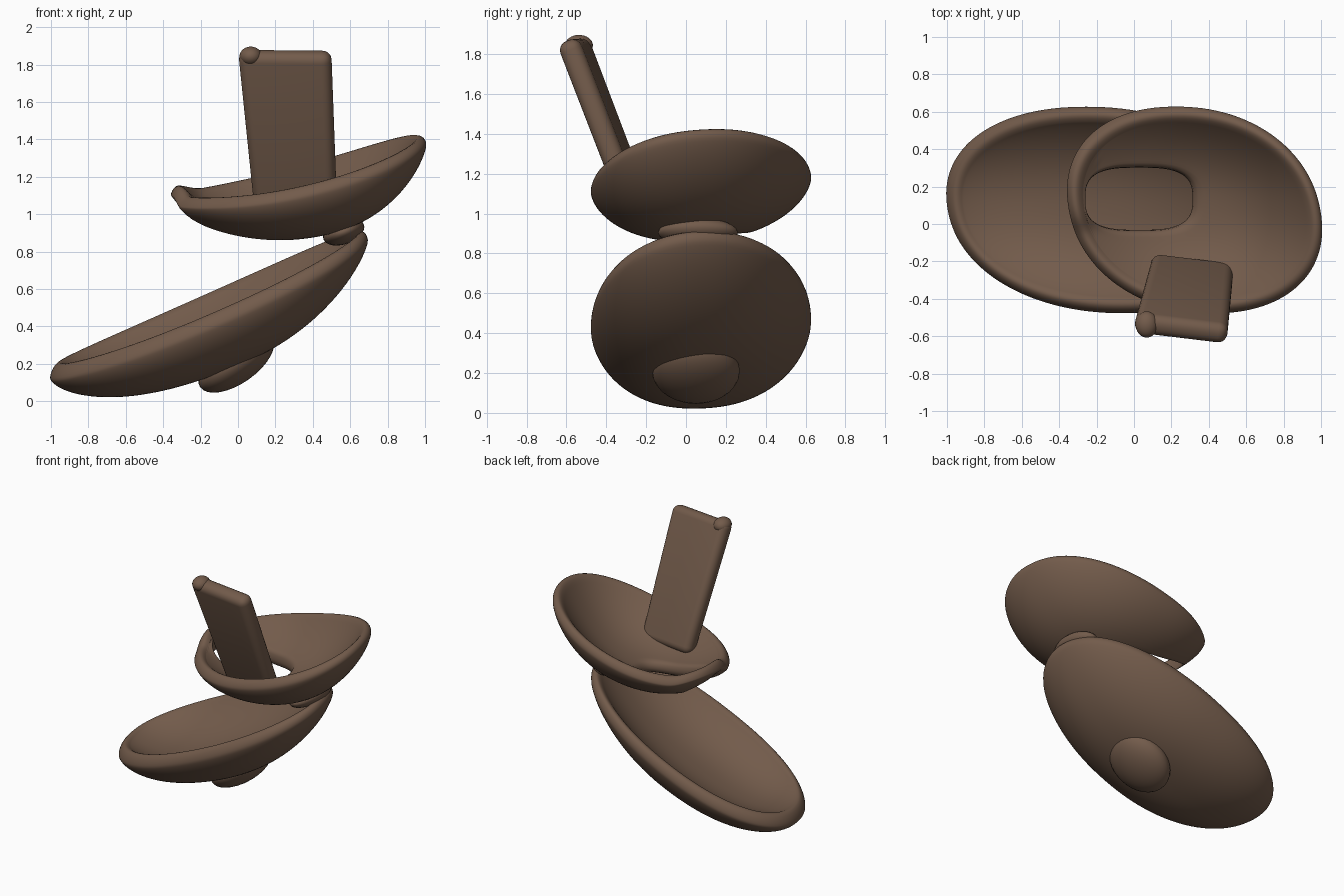
import bpy, bmesh, math
from mathutils import Vector

cube = bpy.data.objects.get("Cube")
if cube:
    bpy.data.objects.remove(cube, do_unlink=True)

brown = bpy.data.materials.new("brown")
brown.use_nodes = True
colour = (0.17, 0.105, 0.07, 1)
brown.diffuse_color = colour
brown.node_tree.nodes["Principled BSDF"].inputs["Base Color"].default_value = colour

SEGMENTS, RINGS = 64, 14
SHEAR = 0.1


def finish(name, bm):
    mesh = bpy.data.meshes.new(name)
    bm.to_mesh(mesh)
    bm.free()
    mesh.materials.append(brown)
    for face in mesh.polygons:
        face.use_smooth = True
    obj = bpy.data.objects.new(name, mesh)
    bpy.context.collection.objects.link(obj)
    return obj


def rounded(angle, centre, half, power):
    """Point on a rounded-box outline."""
    c, s = math.cos(angle), math.sin(angle)
    return Vector((centre[0] + half[0] * math.copysign(abs(c) ** (2 / power), c),
                   centre[1] + half[1] * math.copysign(abs(s) ** (2 / power), s)))


def shell(name, centre, half, rim_z, outer_drop, inner_drop, hole_centre, hole_half):
    """Oval bowl: outer hull, rolled rim and inner dish, around an optional opening."""
    bm = bmesh.new()
    rings = []

    def add_ring(inset, t, drop):
        size = (half[0] - inset, half[1] - inset)
        ring = []
        for i in range(SEGMENTS):
            angle = 2 * math.pi * i / SEGMENTS
            edge = rounded(angle, centre, size, 2.15)
            edge.x -= SHEAR * (edge.y - centre[1]) / half[1]
            p = rounded(angle, hole_centre, hole_half, 3).lerp(edge, t)
            v = (p.y - centre[1]) / half[1]
            u = (p.x + SHEAR * v - centre[0]) / half[0]
            rho = (abs(u * half[0] / size[0]) ** 2.15
                   + abs(v * half[1] / size[1]) ** 2.15) ** (1 / 2.15)
            ring.append(bm.verts.new((p.x, p.y, rim_z(u, v) - drop(min(1, rho), u))))
        rings.append(ring)

    spread = [math.sin(r / RINGS * math.pi / 2) for r in range(RINGS + 1)]
    for t in spread:
        add_ring(0, t, outer_drop)
    for inset, drop in ((0.012, 0.025), (0.04, 0), (0.065, 0.01)):
        add_ring(inset, 1, lambda rho, u: drop)
    for t in reversed(spread):
        add_ring(0.085, t, inner_drop)
    if hole_half[0]:
        rings.append(rings[0])
    for a, b in zip(rings, rings[1:]):
        for i in range(SEGMENTS):
            j = (i + 1) % SEGMENTS
            bm.faces.new((a[i], a[j], b[j], b[i]))
    bmesh.ops.remove_doubles(bm, verts=bm.verts, dist=0.0005)
    bmesh.ops.recalc_face_normals(bm, faces=bm.faces)
    obj = finish(name, bm)
    smooth = obj.modifiers.new("smooth", 'SUBSURF')
    smooth.levels = smooth.render_levels = 1


def dish(depth, edge, power, lean=0):
    """Depth below the rim as a function of distance from the middle."""
    return lambda rho, u: edge + (depth - edge) * (1 + lean * u) * (1 - rho ** 2.4) ** power


def blob(name, centre, radii, tilt=0):
    bm = bmesh.new()
    bmesh.ops.create_uvsphere(bm, u_segments=32, v_segments=16, radius=1)
    obj = finish(name, bm)
    obj.location, obj.scale = centre, radii
    obj.rotation_euler.y = tilt


# Lower shell: long closed bowl tilted up towards +x
shell("lower_shell", (-0.155, 0.075), (0.845, 0.555),
      lambda u, v: 0.56 + 0.375 * u + 0.02 * v - 0.04 * v * v,
      dish(0.425, 0.065, 0.7, 0.2), dish(0.27, 0.03, 0.95, 0.1), (-0.2, 0.075), (0, 0))


# Upper shell: shorter bowl with a raised end, a floor opening and a lifted lip
def upper_rim(u, v):
    lip = 0.055 * min(1, max(0, (-u - 0.7) / 0.25)) * min(1, max(0, (v + 0.2) / 0.12))
    return 1.205 + 0.172 * u + 0.068 * u * u + 0.035 * v + lip


shell("upper_shell", (0.325, 0.075), (0.675, 0.555), upper_rim,
      dish(0.335, 0.055, 0.65, 0.35), dish(0.24, 0.03, 1, 0.3),
      (0.025, 0.135), (0.285, 0.165))

# Knob under the lower shell and the hinge between the shells
blob("bottom_knob", (-0.01, 0.05, 0.21), (0.235, 0.22, 0.115), math.radians(-35))
blob("hinge", (0.565, 0.06, 0.905), (0.115, 0.2, 0.065), math.radians(-20))

# Strap: flat tapering slab leaning to the front
bm = bmesh.new()
base, top = Vector((0.313, -0.225, 0.97)), Vector((0.25, -0.57, 1.87))
across = Vector((0.99, -0.12, -0.01)).normalized()
axis = (top - base).normalized()
through = axis.cross(across).normalized()
levels = []
for point, width in ((base, 0.44), (top, 0.5)):
    levels.append([bm.verts.new(point + across * sx * width / 2 + through * sy * 0.057)
                   for sx, sy in ((-1, -1), (1, -1), (1, 1), (-1, 1))])
for i in range(4):
    j = (i + 1) % 4
    bm.faces.new((levels[0][i], levels[0][j], levels[1][j], levels[1][i]))
bm.faces.new(levels[0][::-1])
bm.faces.new(levels[1])
bmesh.ops.recalc_face_normals(bm, faces=bm.faces)
strap = finish("strap", bm)
bevel = strap.modifiers.new("soft_edges", 'BEVEL')
bevel.width, bevel.segments = 0.05, 5

# Raised ear on one top corner of the strap
blob("strap_ear", top - across * 0.185 - axis * 0.03, (0.06, 0.07, 0.052))
